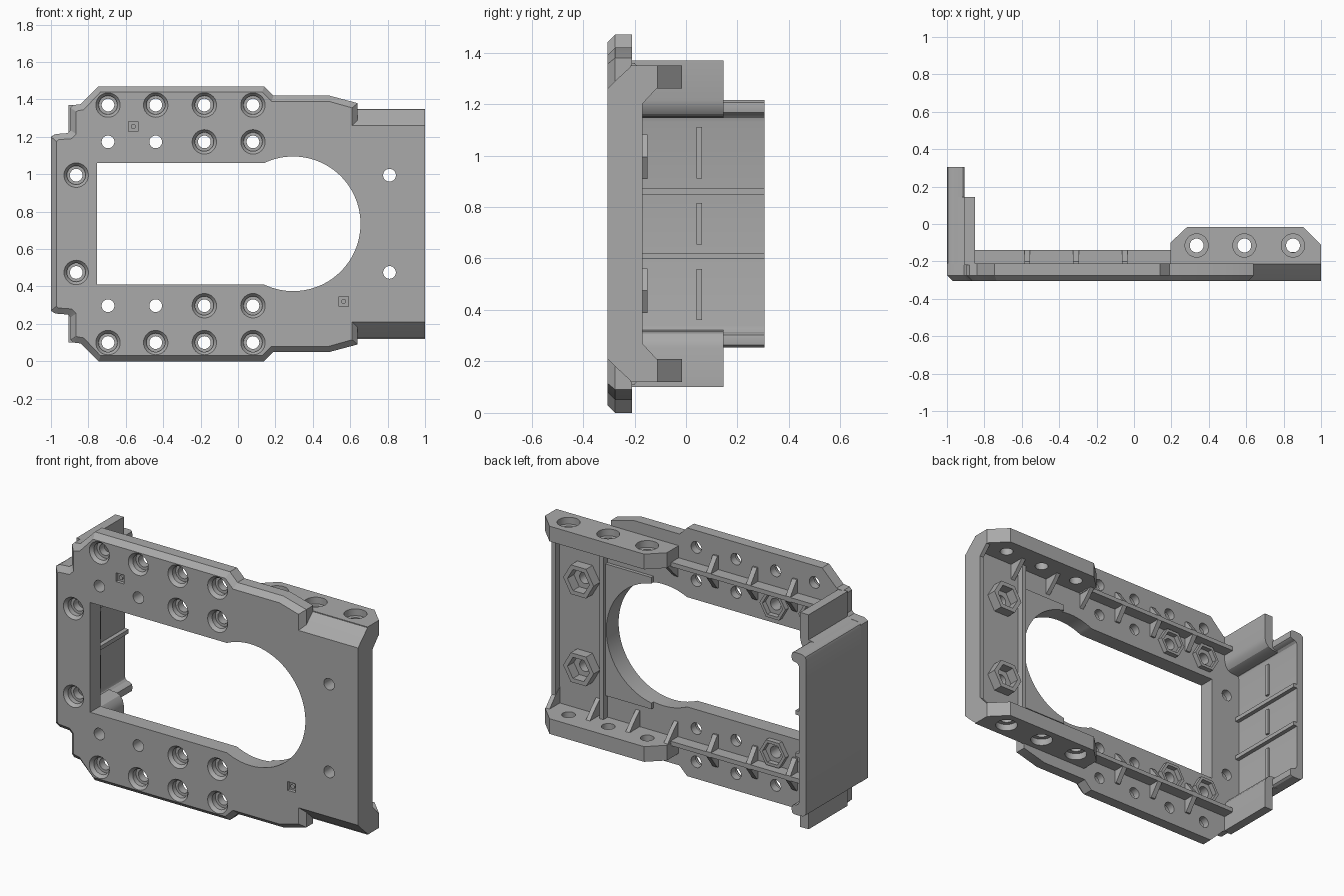
import bpy, bmesh
from math import sin, cos, pi, asin, atan2

cube = bpy.data.objects.get("Cube")
if cube:
    bpy.data.objects.remove(cube)

MID = 0.735                      # height of the symmetry plane
FRONT, BACK = -0.305, -0.21      # plate faces

grey = bpy.data.materials.new("plain grey")
grey.use_nodes = True
grey.diffuse_color = (0.4, 0.4, 0.4, 1)
grey.node_tree.nodes["Principled BSDF"].inputs["Base Color"].default_value = (0.4, 0.4, 0.4, 1)


def ring(pts, axis, t):
    """Place a flat outline at distance t along an axis."""
    if axis == 'x':
        return [(t, u, MID + v) for u, v in pts]
    if axis == 'y':
        return [(u, t, MID + v) for u, v in pts]
    return [(u, v, MID + t) for u, v in pts]


def prism(pts, axis, a, b):
    return [ring(pts, axis, a), ring(pts, axis, b)]


def rect(u0, u1, v0, v1):
    return [(u0, v0), (u1, v0), (u1, v1), (u0, v1)]


def circle(u, v, r, n=32):
    return [(u + r * cos(2 * pi * i / n), v + r * sin(2 * pi * i / n)) for i in range(n)]


def flip(pts, s):
    return [(u, s * v) for u, v in pts]


def part(name, lofts, tube=False):
    """One object from several lofts, each a list of rings."""
    bm = bmesh.new()
    for rings in lofts:
        rows = [[bm.verts.new(p) for p in r] for r in rings]
        n = len(rows[0])
        pairs = list(zip(rows, rows[1:]))
        if tube:
            pairs.append((rows[-1], rows[0]))
        else:
            bm.faces.new(rows[0])
            bm.faces.new(rows[-1])
        for a, b in pairs:
            for i in range(n):
                j = (i + 1) % n
                bm.faces.new((a[i], a[j], b[j], b[i]))
    bmesh.ops.recalc_face_normals(bm, faces=bm.faces)
    mesh = bpy.data.meshes.new(name)
    bm.to_mesh(mesh)
    bm.free()
    mesh.materials.append(grey)
    ob = bpy.data.objects.new(name, mesh)
    bpy.context.collection.objects.link(ob)
    return ob


def cut(ob, lofts):
    cutter = part("cutter", lofts)
    cutter.hide_render = True
    mod = ob.modifiers.new("cut", 'BOOLEAN')
    mod.operation, mod.solver, mod.object = 'DIFFERENCE', 'EXACT', cutter
    bpy.context.view_layer.objects.active = ob
    bpy.ops.object.modifier_apply(modifier=mod.name)
    bpy.data.objects.remove(cutter)


# Face plate: upper half outlines, mirrored, front edge chamfered
back = [(-1, .465), (-.975, .48), (-.91, .485), (-.895, .5), (-.895, .62), (-.88, .635),
        (-.84, .64), (-.745, .735), (.14, .735), (.19, .685), (.49, .685), (.64, .645),
        (.64, .615), (1, .615)]
front = [(-.97, .44), (-.96, .45), (-.89, .455), (-.865, .48), (-.865, .6), (-.855, .605),
         (-.825, .61), (-.735, .705), (.13, .705), (.18, .655), (.485, .655), (.61, .62),
         (.61, .525), (1, .525)]
middle = back[:12] + [(.64, .555), (1, .555)]


def whole(half):
    return half + flip(half[::-1], -1)


plate = part("face_plate", [[ring(whole(front), 'y', FRONT), ring(whole(middle), 'y', -.275),
                             ring(whole(back), 'y', BACK)]])

# Raised pad behind the round end of the opening
pad = part("opening_pad", [prism(rect(.36, .66, -.39, .39), 'y', BACK - .01, BACK + .02)])

# Keyhole-shaped opening
cx, cr, wh = .295, .36, .325
a0 = pi - asin(wh / cr)
arc = [(cx + cr * cos(a0 - 2 * a0 * i / 64), cr * sin(a0 - 2 * a0 * i / 64)) for i in range(65)]
opening = [(-.755, -wh), (-.755, wh)] + arc
for ob in (plate, pad):
    cut(ob, [prism(opening, 'y', -.5, .1)])

# Screw holes
bored = [(x, s * .635) for x in (-.695, -.44, -.18, .08) for s in (1, -1)]
bored += [(x, s * .438) for x in (-.18, .08) for s in (1, -1)] + [(-.865, .26), (-.865, -.26)]
nut_rows = [(x, s * .438) for x in (-.695, -.44) for s in (1, -1)]
nut_end = [(.81, .26), (.81, -.26)]
cut(plate, [[ring(circle(x, h, .067), 'y', FRONT - .01), ring(circle(x, h, .065), 'y', FRONT + .002),
             ring(circle(x, h, .05), 'y', FRONT + .02), ring(circle(x, h, .05), 'y', FRONT + .05)]
            for x, h in bored])
cut(plate, [prism(circle(x, h, .034), 'y', -.5, .1) for x, h in bored + nut_rows + nut_end])

# Small square recesses with a pin inside
marks = [(-.56, .52), (.565, -.415)]
cut(plate, [prism(rect(x - .026, x + .026, h - .026, h + .026), 'y', -.4, FRONT + .02)
            for x, h in marks])
part("recess_pins", [prism(circle(x, h, .013, 16), 'y', FRONT + .008, FRONT + .03) for x, h in marks])


# Hexagonal nut holders
def nut_holders(name, spots, outer, inner, top):
    part(name, [[ring(circle(x, h, r, 6), 'y', y) for r, y in
                 ((outer, BACK - .01), (outer, top), (inner, top), (inner, BACK - .01))]
                for x, h in spots], tube=True)


nut_holders("row_nut_holders", nut_rows, .085, .066, -.18)
nut_holders("end_nut_holders", nut_end, .1, .072, -.15)

# Upright ribs behind the wide end
part("end_ribs", [prism(rect(x, x + .025, -.54, .54), 'y', BACK - .01, -.17) for x in (.66, .975)])

for s, side in ((1, "upper"), (-1, "lower")):
    # Side flange with three counterbored holes
    shape = [(.195, BACK - .005), (.195, -.1), (.285, -.015), (.905, -.015), (1, -.11), (1, BACK - .005)]
    flange = part(side + "_flange", [prism(shape, 'z', s * .525, s * .615)])
    spots = [(x, -.115) for x in (.335, .59, .85)]
    cut(flange, [prism(circle(x, y, .062), 'z', s * .575, s * .7) for x, y in spots])
    cut(flange, [prism(circle(x, y, .037), 'z', s * .4, s * .7) for x, y in spots])

    # Gussets under the flange
    gusset = [(BACK - .01, .53), (BACK - .01, .42), (-.17, .465), (-.11, .53)]
    part(side + "_gussets", [prism(flip(gusset, s), 'x', x, x + .026)
                             for x in (.2, .45, .71, .974)])

    # Long rib between the hole rows, crossed by triangular fins
    part(side + "_long_rib", [prism(rect(-.85, .23, s * .53 - .013, s * .53 + .013), 'y',
                                    BACK - .01, -.14)])
    fin = [(BACK - .005, .435), (BACK + .01, .435), (-.14, .515), (-.14, .545),
           (BACK + .01, .625), (BACK - .005, .625)]
    part(side + "_fins", [prism(flip(fin, s), 'x', x - .015, x + .015)
                          for x in (-.57, -.31, -.05)])

    # Stepped tab beside the end wall
    tab = [(-.905, .635), (-.85, .635), (-.85, .48), (-.857, .45), (-.875, .427), (-.9, .417),
           (-.955, .413), (-.955, .478), (-.905, .487)]
    part(side + "_wall_tab", [prism(flip(tab, s), 'y', BACK - .01, .145)])

# End wall with inward-hooked edges
outer = [(-1, .455), (-.995, .468), (-.982, .477), (-.96, .48), (-.92, .48), (-.908, .472)]
inner = [(-.905, .45), (-.908, .432), (-.92, .424), (-.94, .42), (-.951, .41), (-.955, .395)]
half = outer + inner
part("end_wall", [prism(half + flip(half[::-1], -1), 'y', BACK - .01, .305)])

# Ribs on the inside of the end wall
part("wall_ribs", [prism(rect(-.96, -.93, h - .012, h + .012), 'y', BACK, .305)
                   for h in (.125, -.125)])
part("wall_beads", [prism(rect(-.96, -.942, a, b), 'y', .04, .062)
                    for a, b in ((.175, .375), (-.08, .08), (-.375, -.175))])

# Smooth the round surfaces, keep the edges crisp
bpy.ops.object.select_all(action='DESELECT')
for ob in bpy.context.scene.objects:
    if ob.type == 'MESH':
        ob.select_set(True)
        bpy.context.view_layer.objects.active = ob
bpy.ops.object.shade_smooth_by_angle(angle=pi / 6)
